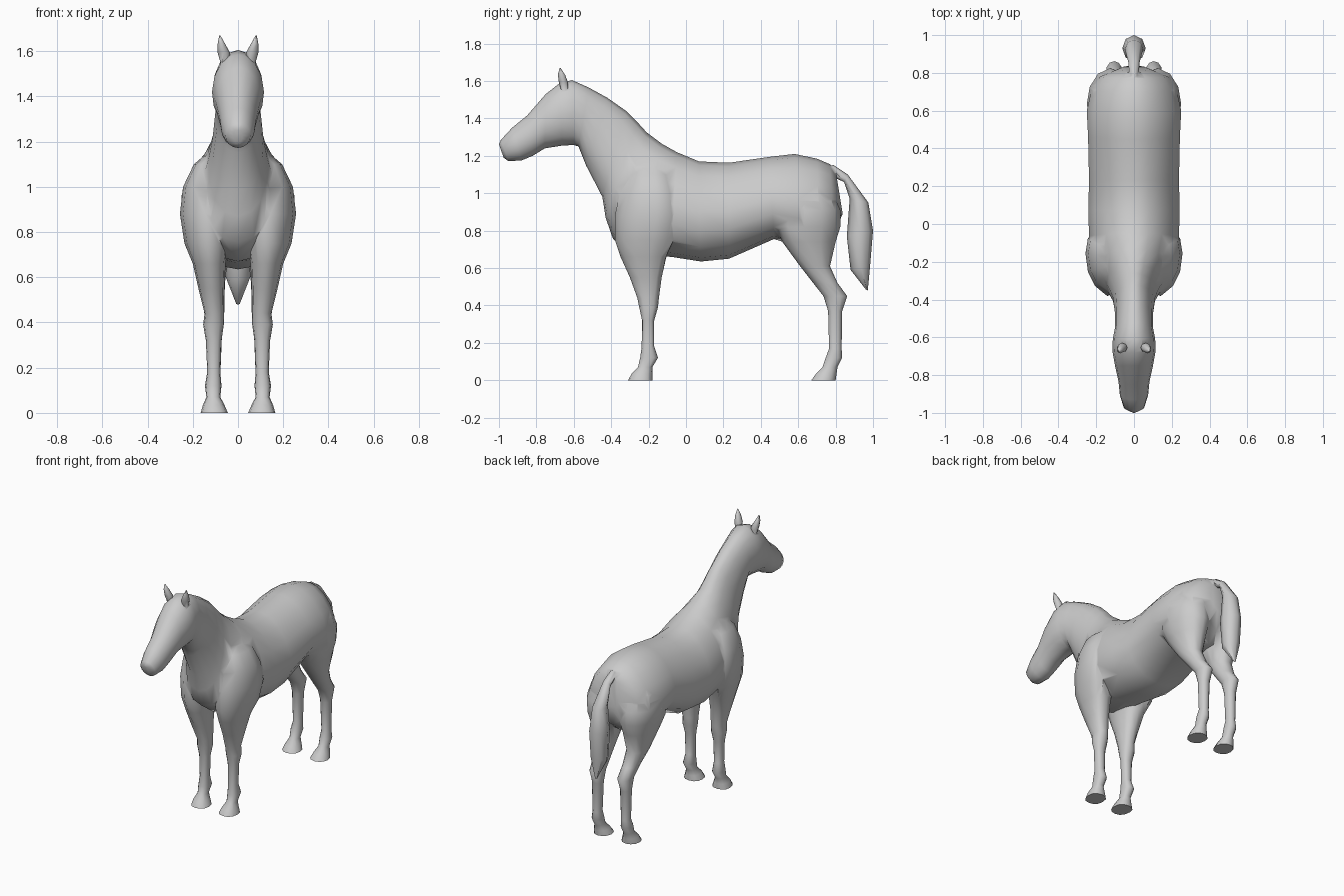
import bpy, bmesh, math

coat = bpy.data.materials.new("grey coat")
coat.diffuse_color = (0.6, 0.6, 0.6, 1)


def rounded(v, power):
    return math.copysign(abs(v) ** power, v) if abs(v) > 1e-6 else 0.0


def loft(name, sections, sides, sweep=0.0, power=1.0):
    """Skin oval rings; each ring is (y0, z0, y1, z1, x_inner, x_outer, taper).
    Sweep pushes the outer side of the ring backwards, a low power squares it."""
    bm = bmesh.new()
    rings = []
    for y0, z0, y1, z1, xa, xb, taper in sections:
        ring = []
        for i in range(sides):
            a = 2 * math.pi * i / sides
            c, s = rounded(math.cos(a), power), rounded(math.sin(a), power)
            t = 0.5 + 0.5 * s
            x = (xa + xb) / 2 + (xb - xa) / 2 * c * (1 - taper * s)
            back = sweep * max(0, abs(x) - 0.15)
            ring.append(bm.verts.new((x, y0 + (y1 - y0) * t + back, z0 + (z1 - z0) * t)))
        rings.append(ring)
    for r, s in zip(rings, rings[1:]):
        for i in range(sides):
            j = (i + 1) % sides
            bm.faces.new((r[i], r[j], s[j], s[i]))
    bm.faces.new(rings[0])
    bm.faces.new(rings[-1])
    bmesh.ops.recalc_face_normals(bm, faces=bm.faces)
    mesh = bpy.data.meshes.new(name)
    bm.to_mesh(mesh)
    bm.free()
    mesh.materials.append(coat)
    ob = bpy.data.objects.new(name, mesh)
    bpy.context.collection.objects.link(ob)
    return ob


def both_sides(name, sections, sides, sweep=0.0, power=1.0):
    """Left and right copies of a loft."""
    return [loft(name + "_left", [(*s, 0) for s in sections], sides, sweep, power),
            loft(name + "_right", [(*s[:4], -s[5], -s[4], 0) for s in sections], sides, sweep, power)]


# Trunk, neck and head: lower point, upper point, half width
trunk = [
    (.838, .89, .80, 1.12, .07), (.79, .78, .77, 1.155, .18),
    (.72, .72, .70, 1.185, .225), (.62, .71, .58, 1.21, .25),
    (.47, .755, .45, 1.195, .243), (.23, .65, .23, 1.163, .238),
    (.08, .635, .07, 1.17, .242), (-.08, .66, -.05, 1.22, .238),
    (-.27, .67, -.13, 1.265, .21), (-.39, .755, -.21, 1.325, .155),
    (-.43, .87, -.26, 1.38, .13), (-.447, .98, -.32, 1.44, .113),
    (-.535, 1.15, -.42, 1.51, .10), (-.575, 1.25, -.52, 1.565, .10),
    (-.60, 1.258, -.61, 1.605, .112), (-.66, 1.255, -.68, 1.585, .115),
    (-.755, 1.24, -.75, 1.53, .10), (-.82, 1.20, -.85, 1.415, .082),
    (-.88, 1.175, -.93, 1.35, .075), (-.95, 1.172, -.99, 1.285, .055),
    (-.975, 1.19, -1.0, 1.262, .018)]
horse = loft("horse_body", [(*s[:4], -s[4], s[4], 0.17 if s[0] > -.5 else 0.03)
                            for s in trunk], 16)

# Legs: height, front y, back y, inner x, outer x
fore = [
    (1.16, -.25, -.10, .05, .125), (1.10, -.31, -.08, .04, .195),
    (1.0, -.355, -.07, .03, .243), (.88, -.38, -.06, .03, .257),
    (.75, -.38, -.075, .04, .237), (.66, -.35, -.105, .055, .20),
    (.55, -.30, -.13, .06, .175), (.44, -.26, -.145, .063, .148),
    (.39, -.25, -.15, .063, .154), (.32, -.235, -.17, .073, .142),
    (.18, -.237, -.17, .078, .136), (.12, -.245, -.15, .073, .146),
    (.07, -.257, -.18, .078, .14), (.035, -.29, -.18, .06, .155),
    (0, -.31, -.18, .045, .165)]
hind = [
    (1.09, .55, .72, .03, .15), (1.0, .51, .785, .01, .225),
    (.91, .485, .825, .005, .25), (.82, .475, .825, .008, .242),
    (.74, .515, .80, .025, .218), (.61, .61, .77, .055, .185),
    (.52, .68, .81, .06, .16), (.45, .735, .862, .06, .15),
    (.37, .76, .835, .07, .142), (.17, .765, .832, .078, .136),
    (.12, .747, .835, .073, .146), (.07, .73, .81, .078, .14),
    (.035, .695, .805, .06, .155), (0, .67, .80, .045, .165)]
parts = []
for name, rows, sweep, power in (("front_leg", fore, 0.6, 0.85), ("hind_leg", hind, -0.2, 0.95)):
    parts += both_sides(name, [(y0, z, y1, z, xa, xb) for z, y0, y1, xa, xb in rows],
                        12, sweep, power)

# Ears
parts += both_sides("ear", [
    (-.665, 1.54, -.63, 1.54, .04, .075), (-.68, 1.595, -.63, 1.59, .035, .09),
    (-.685, 1.635, -.645, 1.63, .057, .09), (-.675, 1.67, -.67, 1.67, .078, .083)], 8)

# Tail
tail = [
    (.70, 1.09, .71, 1.145, .02), (.78, 1.09, .79, 1.15, .024),
    (.845, 1.06, .865, 1.10, .03), (.875, .97, .975, .95, .048),
    (.86, .77, 1.0, .80, .062), (.88, .59, .985, .62, .056),
    (.962, .485, .972, .48, .008)]
parts.append(loft("tail", [(*s[:4], -s[4], s[4], 0) for s in tail], 8))

# Fuse everything into one skin
bpy.context.view_layer.objects.active = horse
horse.select_set(True)
for part in parts:
    mod = horse.modifiers.new("fuse", 'BOOLEAN')
    mod.operation, mod.solver, mod.object = 'UNION', 'EXACT', part
    bpy.ops.object.modifier_apply(modifier=mod.name)
    bpy.data.objects.remove(part)
bpy.ops.object.shade_smooth_by_angle(angle=math.radians(75))
